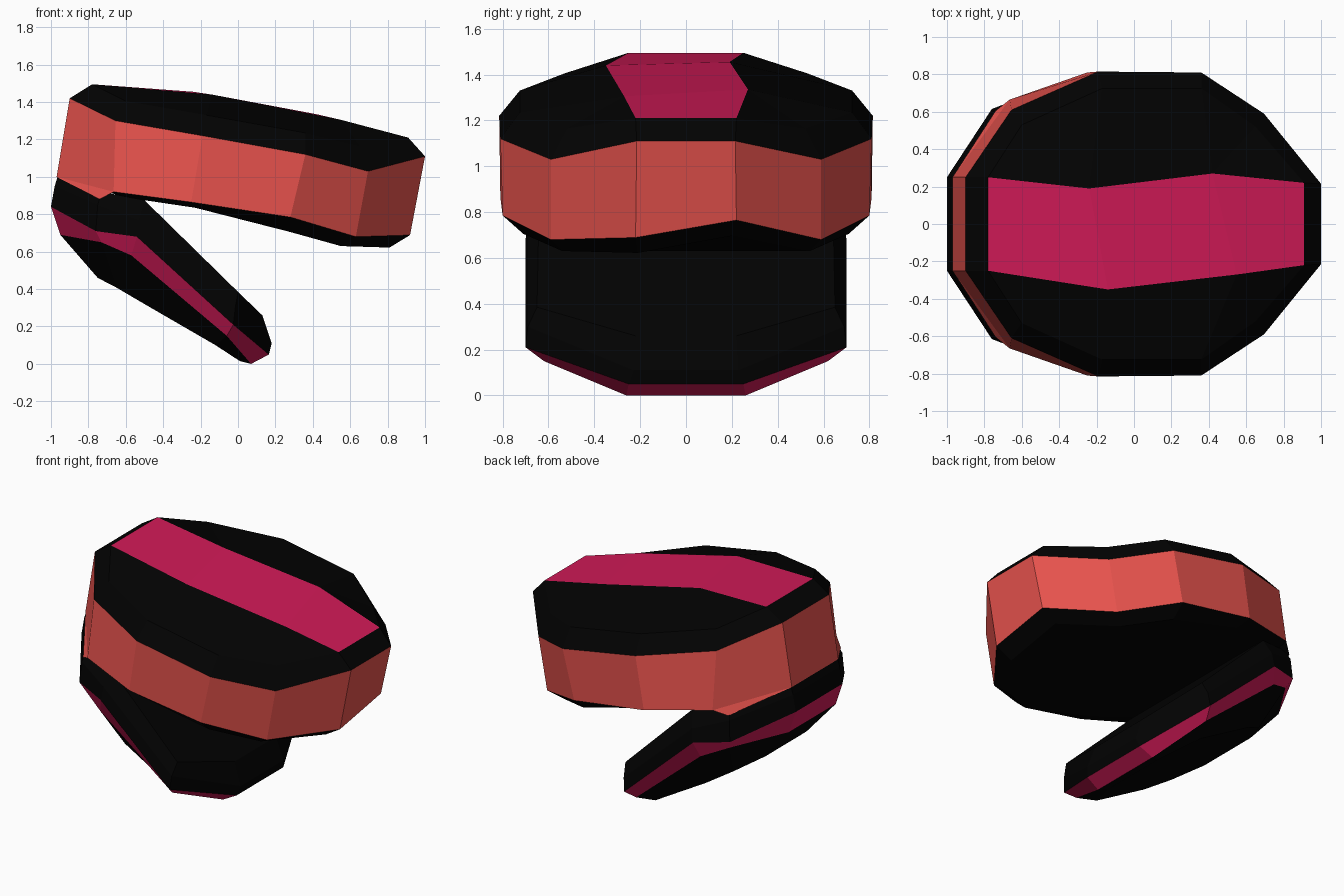
import bpy, bmesh

if "Cube" in bpy.data.objects:
    bpy.data.objects.remove(bpy.data.objects["Cube"])


def material(name, rgb):
    m = bpy.data.materials.new(name)
    m.diffuse_color = (*rgb, 1.0)
    m.use_nodes = True
    m.node_tree.nodes["Principled BSDF"].inputs["Base Color"].default_value = m.diffuse_color
    return m


BLACK, CORAL, MAGENTA = 0, 1, 2
MATS = [material("black", (0.0006, 0.0006, 0.0006)),
        material("coral", (0.84, 0.09, 0.078)),
        material("magenta", (0.64, 0.0105, 0.096))]


def ring(bm, half):
    """Closed loop: the +y half and its mirror image, starting at +x."""
    pts = half + [(x, -y, z) for x, y, z in reversed(half)]
    return [bm.verts.new(p) for p in pts]


def bridge(bm, a, b, mat):
    """Band of quads between two loops."""
    n = len(a)
    for i in range(n):
        j = (i + 1) % n
        bm.faces.new((a[i], a[j], b[j], b[i])).material_index = mat


def cap(bm, loop, mat):
    """Close a loop with strips running across from +y to -y."""
    n = len(loop)
    for i in range(n // 2 - 1):
        bm.faces.new((loop[i], loop[i + 1], loop[n - 2 - i], loop[n - 1 - i])).material_index = mat


def finish(bm, name):
    bmesh.ops.recalc_face_normals(bm, faces=bm.faces)
    mesh = bpy.data.meshes.new(name)
    bm.to_mesh(mesh)
    bm.free()
    for m in MATS:
        mesh.materials.append(m)
    ob = bpy.data.objects.new(name, mesh)
    bpy.context.collection.objects.link(ob)
    return ob


# Upper disc: domed top, coral side band, bevelled underside
bm = bmesh.new()
top = ring(bm, [(.91, .22, 1.21), (.65, .52, 1.165), (.36, .725, 1.235),
                (-.17, .725, 1.33), (-.6, .53, 1.405), (-.78, .25, 1.495)])
upper = ring(bm, [(1.0, .215, 1.11), (.695, .59, 1.03), (.36, .81, 1.12),
                  (-.19, .815, 1.22), (-.655, .61, 1.30), (-.9, .25, 1.42)])
lower = ring(bm, [(.92, .22, .727), (.63, .59, .68), (.28, .8, .785),
                  (-.25, .81, .865), (-.665, .665, .92), (-.97, .25, 1.0)])
under = ring(bm, [(.81, .21, .66), (.55, .54, .63), (.28, .71, .705),
                  (-.23, .71, .835), (-.6, .55, .89), (-.8, .22, .95)])
for loop in (lower, under):      # the nose end sits lower on the front side
    loop[0].co.z += .038
    loop[-1].co.z -= .038
bridge(bm, top, upper, BLACK)
bridge(bm, upper, lower, CORAL)
bridge(bm, lower, under, BLACK)
cap(bm, under, BLACK)

# Magenta stripe along the top, with black panels on both sides of it
sides = []
for r, mids in ((top[:6], [(.42, .27, 1.335), (-.24, .19, 1.455)]),
                (top[:5:-1], [(.55, -.27, 1.305), (-.14, -.35, 1.44)])):
    s1, s2 = (bm.verts.new(p) for p in mids)
    for f in ((r[0], r[1], s1), (r[1], r[2], s1), (r[2], r[3], s2, s1),
              (r[3], r[4], s2), (r[4], r[5], s2)):
        bm.faces.new(f).material_index = BLACK
    sides.append([r[0], s1, s2, r[5]])
a, b = sides
for i in range(3):
    bm.faces.new((a[i], a[i + 1], b[i + 1], b[i])).material_index = MAGENTA
finish(bm, "upper_disc")

# Coral points that hang from the band beside the hinge
bm = bmesh.new()
for s in (1, -1):
    pts = [(-.665, .665, .92), (-.97, .25, 1.0), (-.74, .605, .88)]
    back = (-.7, .5, .93)
    v = [bm.verts.new((x, s * y, z)) for x, y, z in pts + [back]]
    bm.faces.new(v[:3]).material_index = CORAL
    for i, j in ((1, 2), (2, 0), (0, 1)):
        bm.faces.new((v[i], v[j], v[3])).material_index = BLACK
finish(bm, "hinge_points")

# Lower jaw: tilted slab with a blunt edge and a thin magenta rim
bm = bmesh.new()
inner = ring(bm, [(.13, .22, .26), (.0, .65, .385), (-.5, .64, .875),
                  (-.73, .57, .92), (-.965, .25, 1.0)])
edge = ring(bm, [(.18, .23, .11), (-.015, .69, .3), (-.53, .69, .77),
                 (-.75, .605, .85), (-.98, .25, .95)])
rim_top = ring(bm, [(.165, .25, .05), (-.025, .7, .21), (-.54, .7, .68),
                    (-.76, .615, .71), (-1.0, .25, .84)])
rim_low = ring(bm, [(.07, .26, 0), (-.06, .62, .15), (-.57, .66, .58),
                    (-.73, .58, .65), (-.95, .25, .69)])
base = ring(bm, [(.01, .24, .015), (-.12, .5, .1), (-.5, .5, .32),
                 (-.65, .42, .408), (-.75, .22, .46)])
cap(bm, inner, BLACK)
bridge(bm, inner, edge, BLACK)
bridge(bm, edge, rim_top, BLACK)
bridge(bm, rim_top, rim_low, MAGENTA)
bridge(bm, rim_low, base, BLACK)
cap(bm, base, BLACK)
finish(bm, "lower_jaw")
